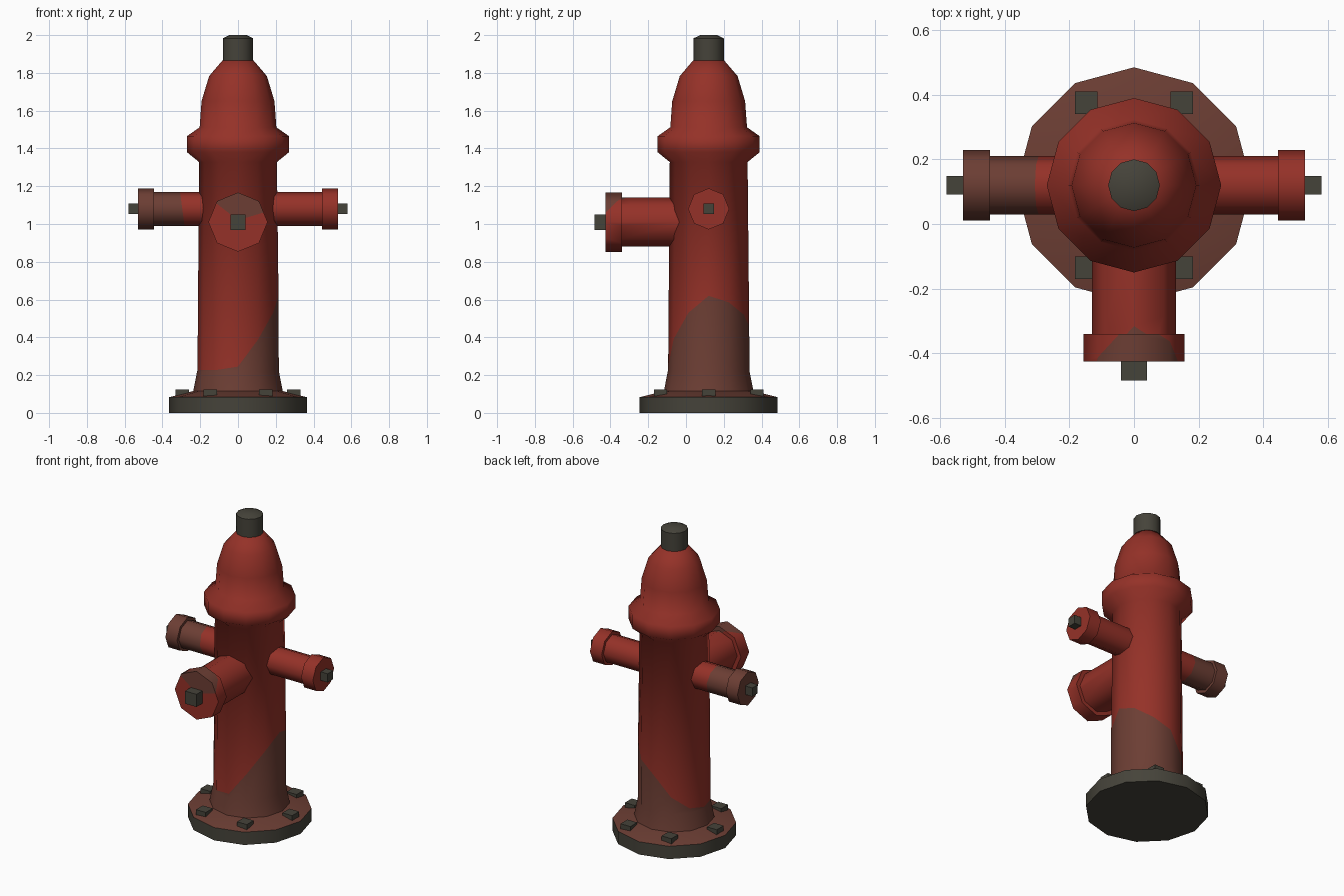
import bpy, bmesh, math
from mathutils import Matrix, Vector

if "Cube" in bpy.data.objects:
    bpy.data.objects.remove(bpy.data.objects["Cube"])

AX = 0.12  # y of the upright axis


def material(name, rgb):
    m = bpy.data.materials.new(name)
    m.diffuse_color = (*rgb, 1)
    m.use_nodes = True
    m.node_tree.nodes["Principled BSDF"].inputs["Base Color"].default_value = m.diffuse_color
    return m


RED = material("red_paint", (0.30, 0.031, 0.021))
RUST = material("rust_brown", (0.15, 0.048, 0.034))
GREY = material("dark_iron", (0.060, 0.056, 0.042))


def finish(name, bm, mats, rule=None, smooth=50):
    bmesh.ops.recalc_face_normals(bm, faces=bm.faces[:])
    if rule:
        for f in bm.faces:
            f.material_index = rule(f)
    me = bpy.data.meshes.new(name)
    bm.to_mesh(me)
    bm.free()
    for m in mats:
        me.materials.append(m)
    ob = bpy.data.objects.new(name, me)
    bpy.context.collection.objects.link(ob)
    if smooth:
        bpy.ops.object.select_all(action='DESELECT')
        ob.select_set(True)
        bpy.context.view_layer.objects.active = ob
        bpy.ops.object.shade_smooth_by_angle(angle=math.radians(smooth))
    return ob


def lathe(profile, sides, matrix):
    """Closed turned solid; a profile height may be a list, one per side."""
    bm = bmesh.new()
    rings = []
    for r, h in profile:
        ring = []
        for i in range(sides):
            a = math.tau * i / sides
            z = h[i] if isinstance(h, list) else h
            ring.append(bm.verts.new(matrix @ Vector((r * math.cos(a), r * math.sin(a), z))))
        rings.append(ring)
    for lo, hi in zip(rings, rings[1:]):
        for i in range(sides):
            j = (i + 1) % sides
            bm.faces.new((lo[i], lo[j], hi[j], hi[i]))
    bm.faces.new(rings[0][::-1])
    bm.faces.new(rings[-1])
    return bm


def cut(bm, co, no):
    bmesh.ops.bisect_plane(bm, geom=bm.verts[:] + bm.edges[:] + bm.faces[:],
                           plane_co=co, plane_no=no)


def box(name, center, size):
    bm = bmesh.new()
    bmesh.ops.create_cube(bm, size=1, matrix=Matrix.Translation(center) @ Matrix.Diagonal((*size, 1)))
    finish(name, bm, [GREY], smooth=0)


UP = Matrix.Translation((0, AX, 0))

# Base flange: iron rim, rusty top
bm = lathe([(0.365, 0), (0.365, 0.083), (0.23, 0.117)], 12, UP)
finish("base_flange", bm, [GREY, RUST], lambda f: int(f.calc_center_median().z > 0.09), 35)

# Flange bolts
for i in range(6):
    a = math.tau * i / 6
    box(f"flange_bolt_{i + 1}", (0.295 * math.cos(a), AX + 0.295 * math.sin(a), 0.09), (0.07, 0.07, 0.065))

# Barrel, collar and dome; one ring follows the uneven edge of the rust
rust_edge = [.62, .585, .52, .46, .33, .25, .228, .228, .228, .245, .39, .53]
profile = [(0.24, 0.10), (0.216, 0.222), (0.2145, rust_edge), (0.206, 1.328),
           (0.27, 1.38), (0.27, 1.465), (0.203, 1.512), (0.193, 1.65),
           (0.153, 1.783), (0.083, 1.865)]
bm = lathe(profile, 12, UP)
bm.faces.ensure_lookup_table()
rust_faces = set(bm.faces[:24])
finish("barrel", bm, [RED, RUST], lambda f: int(f in rust_faces), 60)

# Top operating nut
finish("top_nut", lathe([(0.08, 1.84), (0.08, 1.983), (0.045, 2.0)], 12, UP), [GREY])

# Side outlets; the left one is rusty beyond a slanted line
ZS = 1.08
edge = Vector((-0.295, AX, ZS))
normal = Vector((1, 0, 0.13))
for side, s in (("right", 1), ("left", -1)):
    turn = Matrix.Translation((0, AX, ZS)) @ Matrix.Rotation(s * math.pi / 2, 4, 'Y')
    rule = lambda f: int((f.calc_center_median() - edge).dot(normal) < 0)
    tube = lathe([(0.09, 0.12), (0.09, 0.46)], 8, turn)
    if s < 0:
        cut(tube, edge, normal)
    finish(f"{side}_outlet", tube, [RED, RUST], rule)
    finish(f"{side}_outlet_cap", lathe([(0.109, 0.446), (0.109, 0.53)], 8, turn), [RED, RUST], rule)
    box(f"{side}_cap_nut", (s * 0.545, AX, ZS), (0.07, 0.056, 0.056))

# Front outlet, with a wedge of rust across the upper part of its cap
ZF = 1.01
turn = Matrix.Translation((0, 0, ZF)) @ Matrix.Rotation(math.pi / 2, 4, 'X')
tip = Vector((0, -0.425, 1.02))
wedge = [Vector((0.78, -1.1, 1)), Vector((-0.3, -1.1, 1))]


def in_wedge(f):
    d = f.calc_center_median() - tip
    return int(all(d.dot(n) > 0 for n in wedge))


for name, r, a, b in (("front_outlet", 0.13, 0.0, 0.36), ("front_outlet_cap", 0.157, 0.34, 0.425)):
    bm = lathe([(r, a), (r, b)], 8, turn)
    for n in wedge:
        cut(bm, tip, n)
    finish(name, bm, [RED, RUST], in_wedge)
box("front_cap_nut", (0, -0.445, ZF), (0.082, 0.08, 0.082))
